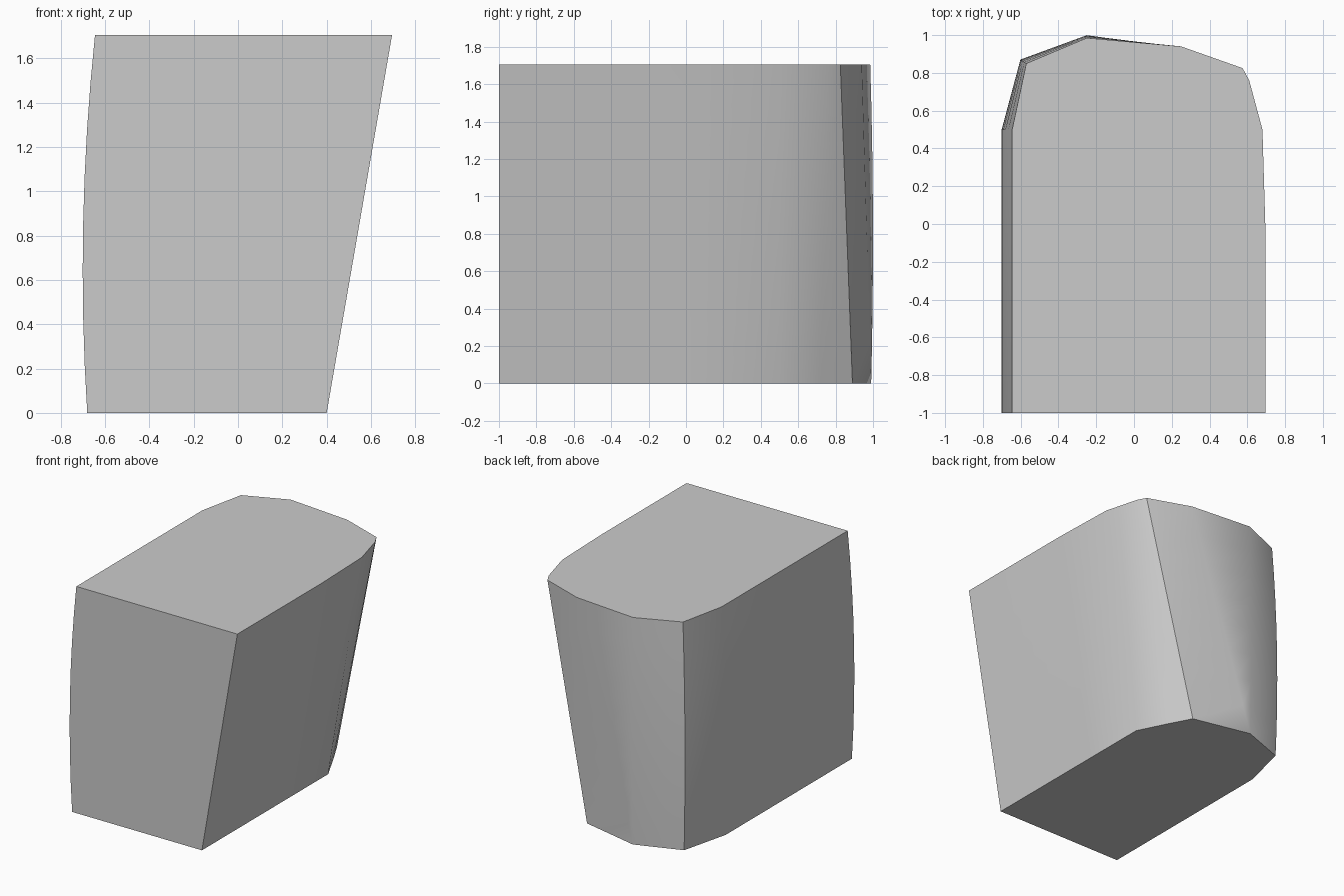
import bpy
import bmesh
from math import radians
from mathutils import Vector

cube = bpy.data.objects.get("Cube")
if cube:
    bpy.data.objects.remove(cube, do_unlink=True)

HEIGHT = 1.705
LEVELS = 8

# Plain grey finish
grey = bpy.data.materials.new("light_grey")
grey.use_nodes = True
colour = (0.6, 0.6, 0.6, 1)
grey.diffuse_color = colour
grey.node_tree.nodes["Principled BSDF"].inputs["Base Color"].default_value = colour

# Upright ribs around the body: foot (x, y), head (x, y), outward bulge (x, y)
ribs = [
    ((0.40, -1.0), (0.695, -1.0), (0, 0)),
    ((0.40, 0.0), (0.695, 0.0), (0, 0)),
    ((0.40, 0.5), (0.68, 0.5), (0, 0)),
    ((0.29, 0.72), (0.61, 0.76), (0, 0)),
    ((0.20, 0.89), (0.575, 0.825), (0, 0)),
    ((-0.25, 0.99), (0.25, 0.94), (0, 0)),
    ((-0.25, 0.99), (-0.25, 0.985), (0, 0.012)),
    ((-0.59, 0.865), (-0.57, 0.85), (-0.02, 0.012)),
    ((-0.68, 0.5), (-0.645, 0.5), (-0.036, 0)),
    ((-0.68, -1.0), (-0.645, -1.0), (-0.036, 0)),
]


def rib_point(foot, head, bulge, t):
    p = Vector(foot).lerp(Vector(head), t) + Vector(bulge) * 4 * t * (1 - t)
    return p.x, p.y, t * HEIGHT


bm = bmesh.new()
grid = [[bm.verts.new(rib_point(*rib, i / LEVELS)) for i in range(LEVELS + 1)]
        for rib in ribs]

# Curved side and back skin
for a, b in zip(grid, grid[1:]):
    for i in range(LEVELS):
        bm.faces.new((a[i], b[i], b[i + 1], a[i + 1]))

# Flat base, top and front
bm.faces.new([rib[0] for rib in reversed(grid)])
bm.faces.new([rib[-1] for rib in grid])
bm.faces.new(grid[0] + grid[-1][::-1])

bmesh.ops.remove_doubles(bm, verts=bm.verts, dist=0.0005)
bmesh.ops.recalc_face_normals(bm, faces=bm.faces)

mesh = bpy.data.meshes.new("leaning_block")
bm.to_mesh(mesh)
bm.free()
mesh.materials.append(grey)
block = bpy.data.objects.new("leaning_block", mesh)
bpy.context.collection.objects.link(block)

# Smooth skin with crisp corners
bpy.ops.object.select_all(action="DESELECT")
block.select_set(True)
bpy.context.view_layer.objects.active = block
bpy.ops.object.shade_smooth_by_angle(angle=radians(35))
